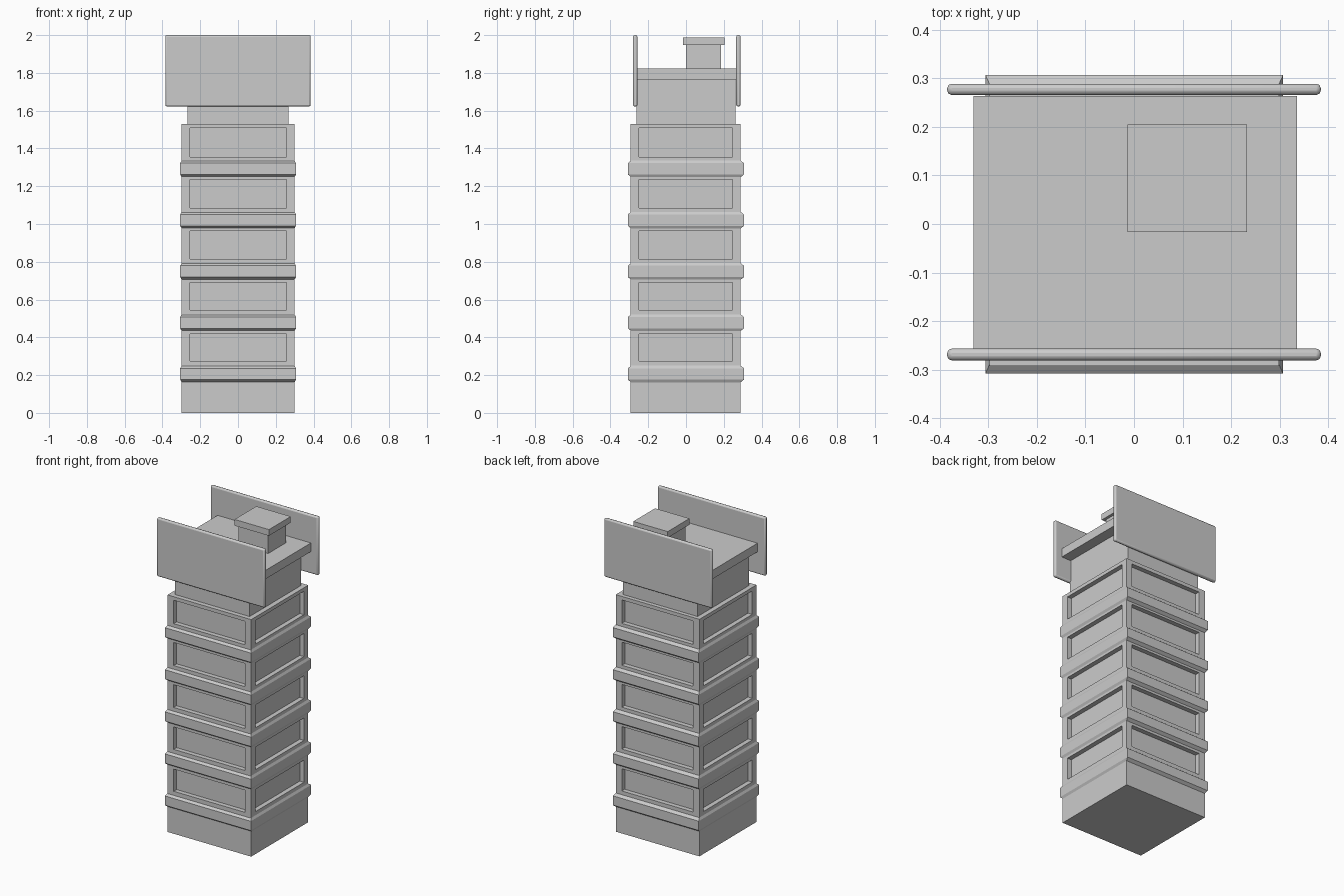
import bpy, bmesh
from mathutils import Vector

if "Cube" in bpy.data.objects:
    bpy.data.objects.remove(bpy.data.objects["Cube"])

PITCH = 0.2715          # storey height
FLOORS = 5
BX0, BX1, BY0, BY1 = -0.298, 0.299, -0.293, 0.289


def finish(bm, name):
    bmesh.ops.recalc_face_normals(bm, faces=bm.faces)
    me = bpy.data.meshes.new(name)
    bm.to_mesh(me)
    bm.free()
    ob = bpy.data.objects.new(name, me)
    bpy.context.collection.objects.link(ob)
    return ob


def box_bm(lo, hi):
    bm = bmesh.new()
    bmesh.ops.create_cube(bm, size=1)
    lo, hi = Vector(lo), Vector(hi)
    for v in bm.verts:
        v.co = (lo + hi) / 2 + Vector(v.co[i] * (hi[i] - lo[i]) for i in range(3))
    return bm


def box(name, lo, hi):
    return finish(box_bm(lo, hi), name)


def cut(bm, axis, value):
    no = Vector((0, 0, 0))
    no[axis] = 1
    bmesh.ops.bisect_plane(bm, geom=bm.verts[:] + bm.edges[:] + bm.faces[:],
                           plane_co=no * value, plane_no=no)


# tower shaft with a recessed panel on each side of every storey
bm = box_bm((BX0, BY0, 0), (BX1, BY1, 1.53))
panels_z = [(0.274 + 0.2705 * i, 0.417 + 0.2705 * i + 0.002 * i) for i in range(FLOORS)]
for value in (-0.254, 0.256):
    cut(bm, 0, value)
for value in (-0.25, 0.246):
    cut(bm, 1, value)
for z0, z1 in panels_z:
    cut(bm, 2, z0)
    cut(bm, 2, z1)
bm.normal_update()
panels = []
for f in bm.faces:
    c = f.calc_center_median()
    across = c.y if abs(f.normal.x) > 0.5 else c.x
    if abs(f.normal.z) < 0.5 and abs(across) < 0.2 and any(a < c.z < b for a, b in panels_z):
        panels.append(f)
bmesh.ops.inset_individual(bm, faces=panels, thickness=0, depth=-0.03)
finish(bm, "tower_shaft")

# chamfered ledges between storeys
for i in range(FLOORS):
    z = 0.162 + PITCH * i
    bm = bmesh.new()
    rings = []
    for dz, ox, oy in ((0, 0, 0), (0.014, 0.008, 0.018), (0.074, 0.008, 0.018), (0.088, 0, 0)):
        rings.append([bm.verts.new(p) for p in (
            (BX0 - ox, BY0 - oy + 0.003, z + dz), (BX1 + ox, BY0 - oy + 0.003, z + dz),
            (BX1 + ox, BY1 + oy, z + dz), (BX0 - ox, BY1 + oy, z + dz))])
    for a, b in zip(rings, rings[1:]):
        for k in range(4):
            n = (k + 1) % 4
            bm.faces.new((a[k], a[n], b[n], b[k]))
    bm.faces.new(rings[0])
    bm.faces.new(rings[-1])
    finish(bm, f"ledge_{i + 1}")

# upper storey, roof slab and rooftop vent
box("upper_storey", (-0.267, -0.263, 1.53), (0.267, 0.263, 1.766))
box("roof_slab", (-0.331, -0.263, 1.766), (0.336, 0.264, 1.822))
box("vent_shaft", (0.005, 0.0, 1.822), (0.215, 0.185, 1.95))
box("vent_cap", (-0.013, -0.017, 1.948), (0.233, 0.205, 1.988))

# sign boards front and back with rounded rims
for name, y0, y1 in (("front_board", -0.281, -0.257), ("back_board", 0.266, 0.289)):
    ob = box(name, (-0.385, y0, 1.622), (0.385, y1, 2.0))
    mod = ob.modifiers.new("rim", 'BEVEL')
    mod.width = 0.009
    mod.segments = 2
    bpy.context.view_layer.objects.active = ob
    ob.select_set(True)
    bpy.ops.object.shade_smooth_by_angle()
    ob.select_set(False)
